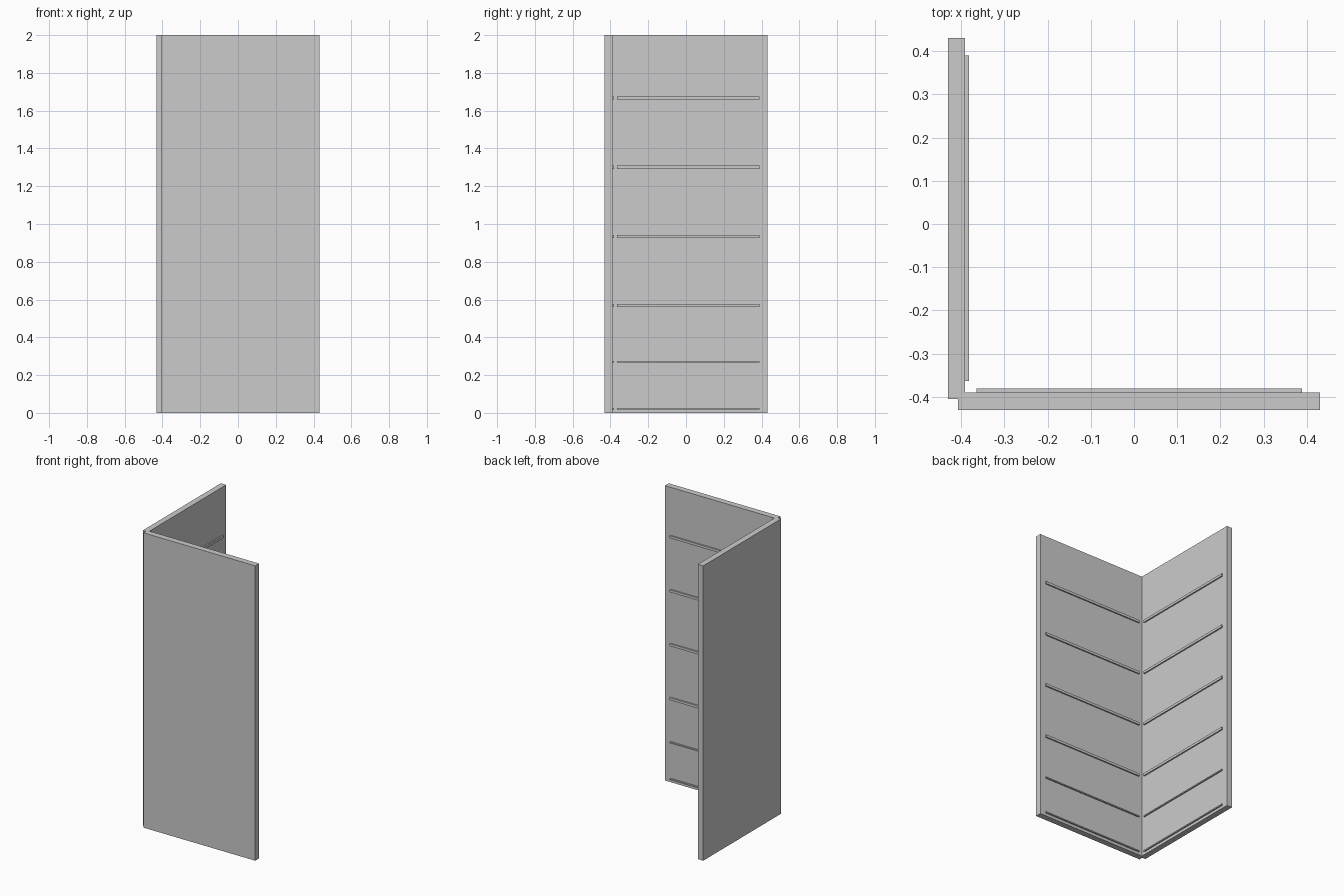
import bpy

if "Cube" in bpy.data.objects:
    bpy.data.objects.remove(bpy.data.objects["Cube"])


def box(name, x, y, z):
    """Axis-aligned box from (min, max) ranges."""
    bpy.ops.mesh.primitive_cube_add(
        size=1, location=[(a + b) / 2 for a, b in (x, y, z)])
    ob = bpy.context.object
    ob.name = name
    ob.scale = [b - a for a, b in (x, y, z)]
    bpy.ops.object.transform_apply(location=False, rotation=False, scale=True)
    return ob


# Two upright panels meeting in a stepped corner
box("front_panel", (-0.407, 0.431), (-0.431, -0.390), (0, 2))
box("side_panel", (-0.431, -0.391), (-0.405, 0.431), (0, 2))

# Horizontal shelf rails: two thin ones low down, four thicker ones above
rails = [(0.019, 0.027), (0.268, 0.276)]
rails += [(0.560 + 0.366 * i, 0.577 + 0.366 * i) for i in range(4)]
for i, z in enumerate(rails, 1):
    box(f"front_rail_{i}", (-0.365, 0.389), (-0.392, -0.381), z)
    box(f"side_rail_{i}", (-0.393, -0.382), (-0.364, 0.390), z)
